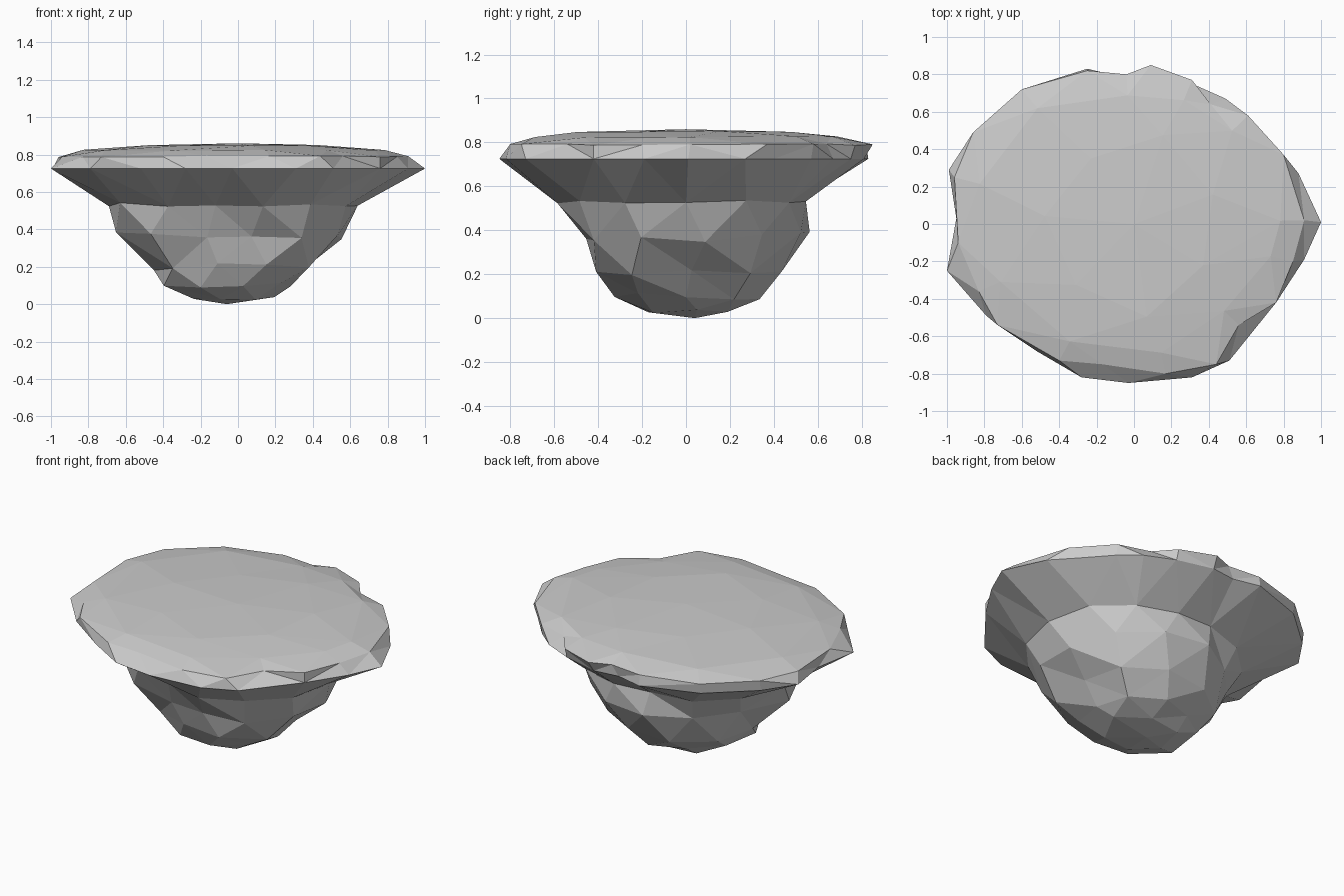
import bpy, bmesh, math, random

if "Cube" in bpy.data.objects:
    bpy.data.objects.remove(bpy.data.objects["Cube"])

random.seed(4)
bm = bmesh.new()


def ring(pts, z, jitter=0.0):
    """Loop of vertices sorted by angle around the z axis."""
    pts = sorted(pts, key=lambda p: math.atan2(p[1], p[0]))
    return [bm.verts.new((x, y, z + random.uniform(-jitter, jitter))) for x, y in pts]


def polar(radii, cx=0, cy=0, phase=0):
    n = len(radii)
    return [(cx + r * math.cos(math.tau * (i + phase) / n),
             cy + r * math.sin(math.tau * (i + phase) / n)) for i, r in enumerate(radii)]


def bridge(a, b):
    """Triangle strip between two rings of different vertex counts."""
    def ang(r, i):
        v = r[i % len(r)].co
        return math.atan2(v.y, v.x) + math.tau * (i // len(r))
    i = j = 0
    while i < len(a) or j < len(b):
        p, q = a[i % len(a)], b[j % len(b)]
        step_a = j >= len(b) or (i < len(a) and
                 ang(a, i) + ang(a, i + 1) <= ang(b, j) + ang(b, j + 1))
        if step_a:
            i += 1
            bm.faces.new((p, a[i % len(a)], q))
        else:
            j += 1
            bm.faces.new((p, b[j % len(b)], q))


def cap(r, co):
    c = bm.verts.new(co)
    for k in range(len(r)):
        bm.faces.new((r[k], r[(k + 1) % len(r)], c))


# Irregular outer rim and the edge of the top plateau
rim = [(1, .01), (.88, .27), (.76, .40), (.61, .57), (.49, .67), (.31, .75), (.08, .81),
       (-.08, .79), (-.25, .83), (-.6, .71), (-.86, .48), (-.99, .29), (-.95, .03),
       (-1, -.25), (-.79, -.49), (-.52, -.68), (-.28, -.82), (-.03, -.85), (.31, -.82),
       (.51, -.73), (.76, -.42), (.91, -.19)]
edge = [(.91, .02), (.8, .37), (.61, .58), (.41, .64), (.31, .77), (.09, .85), (-.04, .80),
        (-.25, .82), (-.6, .72), (-.86, .49), (-.96, .25), (-.94, -.1), (-.83, -.36),
        (-.73, -.54), (-.4, -.73), (-.17, -.75), (.17, -.8), (.44, -.75), (.56, -.54),
        (.76, -.42), (.85, -.2)]

top = ring([(x * .86, y * .86) for x, y in edge[::2]], .825, .004)
rings = [
    top,
    ring(edge, .79, .004),
    ring(rim, .725),
    # Rocky underside, tapering to a blunt tip
    ring(polar([.64, .63, .60, .56, .55, .60, .64, .69, .70, .60, .54, .60, .62, .64]), .53, .012),
    ring(polar([.56, .55, .56, .57, .53, .56, .66, .60, .46, .46, .54, .57], 0, 0, .3), .37, .025),
    ring(polar([.40, .46, .45, .45, .46, .44, .44, .40, .44, .46], -.01, 0, .1), .2, .02),
    ring(polar([.31, .34, .34, .30, .36, .39, .34, .33, .34], -.03, 0), .10, .015),
    ring(polar([.24, .20, .22, .20, .18, .20], -.04, 0, .2), .03, .008),
]
for a, b in zip(rings, rings[1:]):
    bridge(a, b)

# Gently domed top and lowest point
inner = ring(polar([.45, .5, .42, .48, .45, .5, .43], 0, 0, .4), .85, .003)
bridge(inner, top)
cap(inner, (0, 0, .86))
cap(rings[-1], (-.06, .04, 0))

bmesh.ops.recalc_face_normals(bm, faces=bm.faces)
mesh = bpy.data.meshes.new("floating_rock")
bm.to_mesh(mesh)
bm.free()
bpy.context.collection.objects.link(bpy.data.objects.new("floating_rock", mesh))
